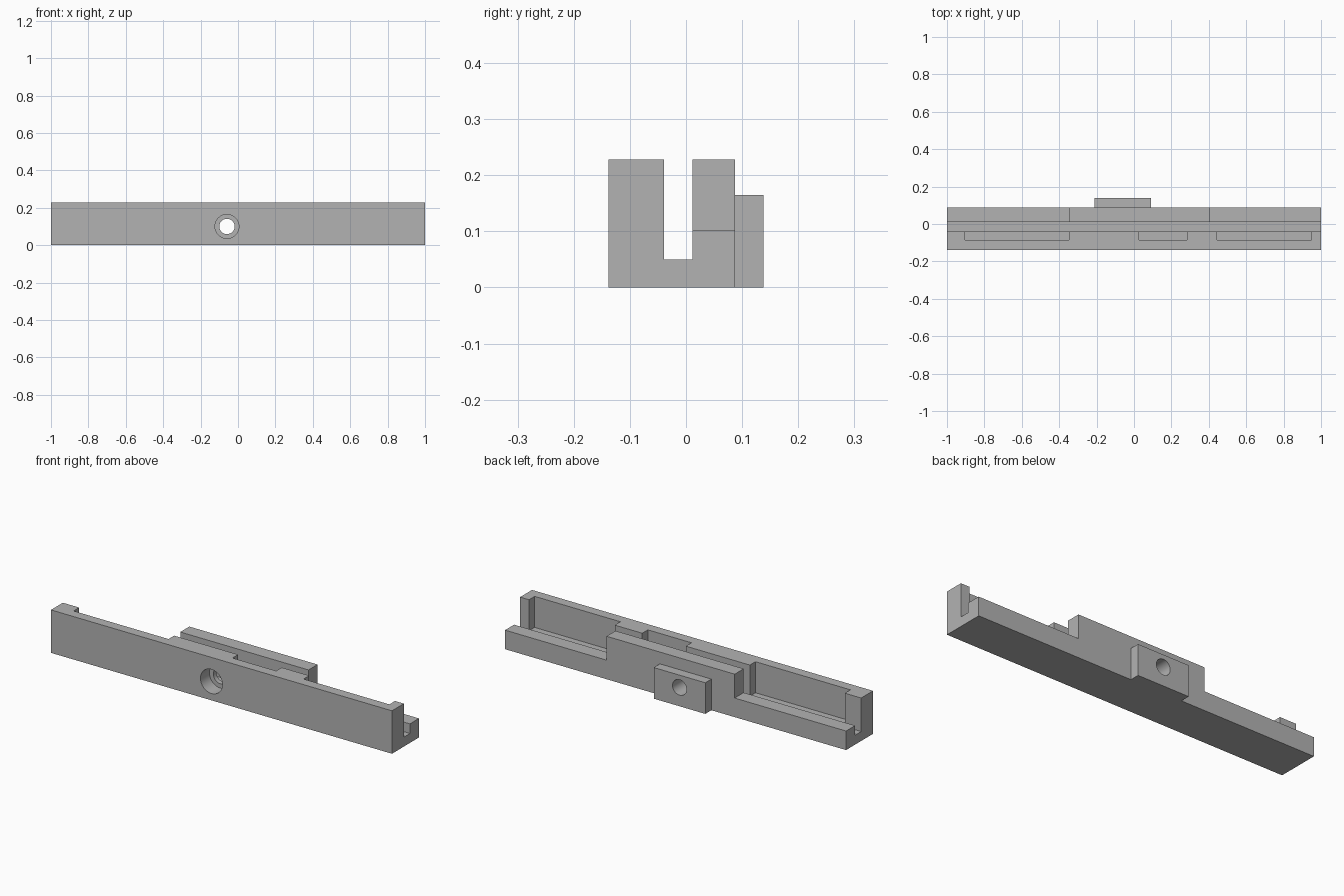
import bpy, bmesh
from math import pi

cube = bpy.data.objects.get("Cube")
if cube:
    bpy.data.objects.remove(cube, do_unlink=True)

# Single grey material
grey = bpy.data.materials.new("plain grey")
grey.use_nodes = True
colour = (0.45, 0.45, 0.45, 1)
grey.diffuse_color = colour
grey.node_tree.nodes["Principled BSDF"].inputs["Base Color"].default_value = colour

HEIGHT, FLOOR, LOW_WALL = 0.2277, 0.05, 0.101
FRONT, SLOT_FRONT, SLOT_BACK, BACK = -0.1385, -0.039, 0.012, 0.0875
PAD_BACK = 0.1385
HOLE_X, HOLE_Z = -0.059, 0.1


def add_object(name, bm):
    bmesh.ops.recalc_face_normals(bm, faces=bm.faces)
    mesh = bpy.data.meshes.new(name)
    bm.to_mesh(mesh)
    bm.free()
    obj = bpy.data.objects.new(name, mesh)
    bpy.context.collection.objects.link(obj)
    mesh.materials.append(grey)
    return obj


def extrude_profile(name, profile, x0, x1):
    """Sweep a (y, z) outline along x."""
    bm = bmesh.new()
    face = bm.faces.new([bm.verts.new((x0, y, z)) for y, z in profile])
    swept = bmesh.ops.extrude_face_region(bm, geom=[face])["geom"]
    verts = [v for v in swept if isinstance(v, bmesh.types.BMVert)]
    bmesh.ops.translate(bm, verts=verts, vec=(x1 - x0, 0, 0))
    return add_object(name, bm)


def box(name, x0, x1, y0, y1, z0, z1):
    return extrude_profile(name, [(y0, z0), (y1, z0), (y1, z1), (y0, z1)], x0, x1)


def bore(name, radius, y0, y1):
    bpy.ops.mesh.primitive_cylinder_add(
        vertices=64, radius=radius, depth=y1 - y0,
        location=(HOLE_X, (y0 + y1) / 2, HOLE_Z), rotation=(pi / 2, 0, 0))
    obj = bpy.context.object
    obj.name = name
    obj.data.materials.append(grey)
    return obj


def combine(target, tool, operation="DIFFERENCE"):
    mod = target.modifiers.new(tool.name, "BOOLEAN")
    mod.operation, mod.solver, mod.object = operation, "EXACT", tool
    bpy.context.view_layer.objects.active = target
    bpy.ops.object.modifier_apply(modifier=mod.name)
    bpy.data.objects.remove(tool, do_unlink=True)


# Channel bar: U section along the whole length
rail = extrude_profile("channel_rail", [
    (FRONT, 0), (BACK, 0), (BACK, HEIGHT), (SLOT_BACK, HEIGHT), (SLOT_BACK, FLOOR),
    (SLOT_FRONT, FLOOR), (SLOT_FRONT, HEIGHT), (FRONT, HEIGHT)], -1, 1)

# Back wall drops at both ends
for x0, x1 in ((-1.1, -0.347), (0.405, 1.1)):
    combine(rail, box("low_wall_cutter", x0, x1, -0.01, 0.2, LOW_WALL, 0.3))

# Pockets on the inside of the front wall
for x0, x1 in ((-0.904, -0.347), (0.028, 0.284), (0.445, 0.948)):
    combine(rail, box("pocket_cutter", x0, x1, -0.086, -0.02, 0.063, 0.3))

# Raised pad on the back
combine(rail, box("back_pad", -0.21, 0.092, BACK - 0.03, PAD_BACK, 0, 0.165), "UNION")

# Through hole with a wide counterbore at the front
combine(rail, bore("through_hole_cutter", 0.041, -0.3, 0.3))
combine(rail, bore("counterbore_cutter", 0.064, -0.3, FRONT + 0.075))

# Smooth bores, sharp corners
bpy.ops.object.select_all(action="DESELECT")
rail.select_set(True)
bpy.context.view_layer.objects.active = rail
bpy.ops.object.shade_smooth_by_angle(angle=pi / 6)
